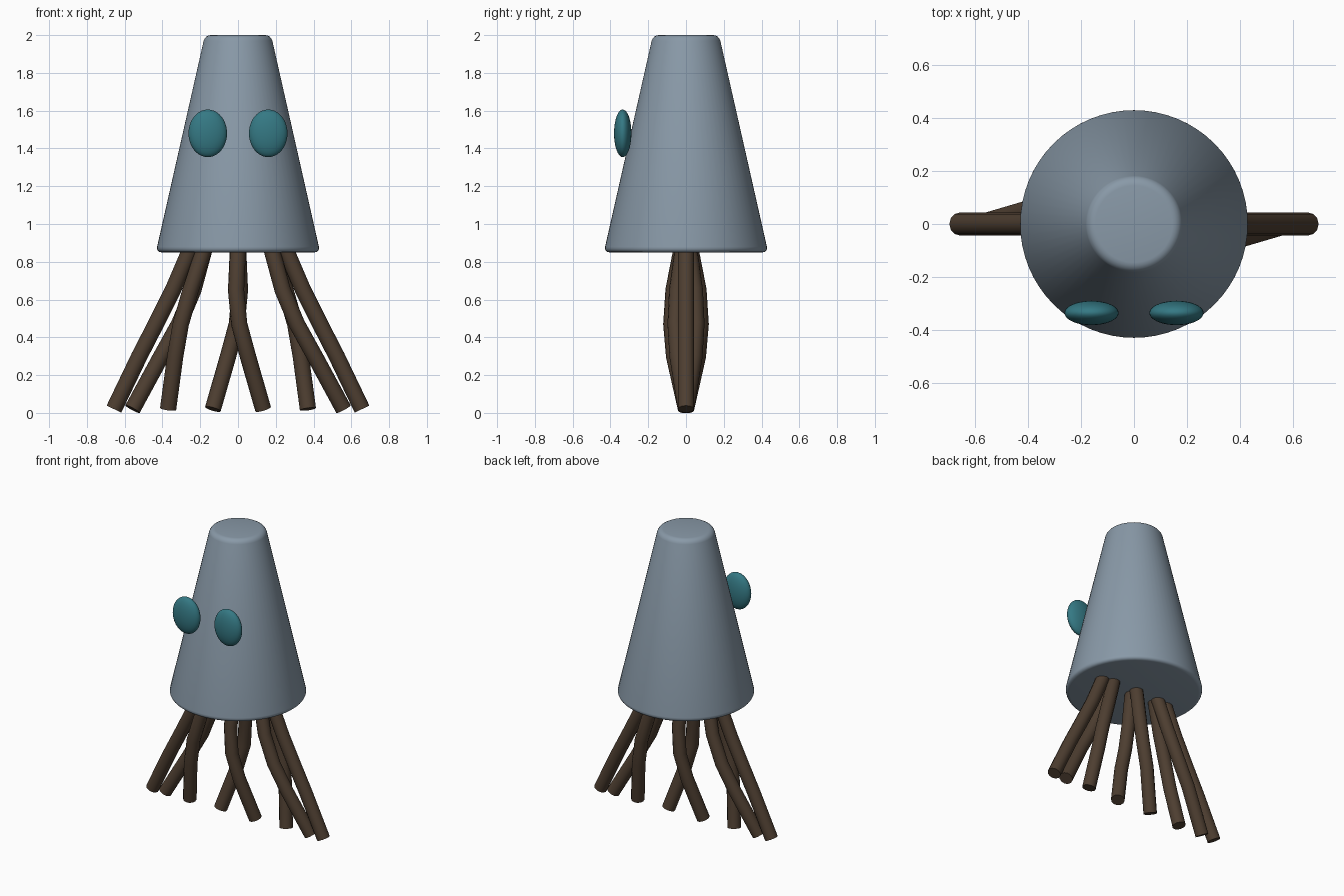
import bpy
from math import sin, cos, pi, radians

if "Cube" in bpy.data.objects:
    bpy.data.objects.remove(bpy.data.objects["Cube"])


def material(name, rgb):
    mat = bpy.data.materials.new(name)
    mat.diffuse_color = (*rgb, 1)
    mat.use_nodes = True
    mat.node_tree.nodes["Principled BSDF"].inputs["Base Color"].default_value = mat.diffuse_color
    return mat


def finish(obj, name, mat, angle=40):
    obj.name = name
    obj.data.materials.clear()
    obj.data.materials.append(mat)
    bpy.ops.object.select_all(action='DESELECT')
    obj.select_set(True)
    bpy.context.view_layer.objects.active = obj
    bpy.ops.object.shade_smooth_by_angle(angle=radians(angle))


slate = material("slate", (0.25, 0.32, 0.39))
teal = material("teal", (0.035, 0.19, 0.23))
brown = material("brown", (0.075, 0.048, 0.03))

# Body: tapered cone with softened rims
bpy.ops.mesh.primitive_cone_add(vertices=64, radius1=0.435, radius2=0.175,
                                depth=1.15, location=(0, 0, 1.425))
body = bpy.context.object
bevel = body.modifiers.new("rim_bevel", 'BEVEL')
bevel.width = 0.03
bevel.segments = 4
bevel.limit_method = 'ANGLE'
bevel.angle_limit = radians(40)
bpy.ops.object.modifier_apply(modifier="rim_bevel")
finish(body, "body", slate)

# Eyes: flattened ellipsoids on the front
for side, x in (("left", -0.16), ("right", 0.16)):
    bpy.ops.mesh.primitive_uv_sphere_add(segments=40, ring_count=20, radius=1,
                                         location=(x, -0.335, 1.48))
    eye = bpy.context.object
    eye.scale = (0.102, 0.046, 0.126)
    bpy.ops.object.transform_apply(location=False, rotation=False, scale=True)
    finish(eye, side + "_eye", teal)

# Tentacles: (height, spread, twist) stations; y bows out and returns to zero
stations = [(0.95, 0.22, 0.0), (0.82, 0.272, -0.01), (0.65, 0.345, -0.03),
            (0.47, 0.435, 0.015), (0.30, 0.525, 0.10), (0.02, 0.67, 0.20)]
for i in range(8):
    a = i * pi / 4
    curve = bpy.data.curves.new("tentacle_path", 'CURVE')
    curve.dimensions = '3D'
    curve.bevel_depth = 0.043
    curve.bevel_resolution = 4
    curve.use_fill_caps = True
    path = curve.splines.new('POLY')
    path.points.add(len(stations) - 1)
    for point, (z, spread, twist) in zip(path.points, stations):
        bow = 0.078 * sin(pi * (0.95 - z) / 0.93)
        point.co = (spread * cos(a + twist), bow * sin(a), z, 1)
    obj = bpy.data.objects.new("tentacle", curve)
    bpy.context.collection.objects.link(obj)
    bpy.ops.object.select_all(action='DESELECT')
    obj.select_set(True)
    bpy.context.view_layer.objects.active = obj
    bpy.ops.object.convert(target='MESH')
    finish(bpy.context.object, f"tentacle_{i + 1}", brown)
